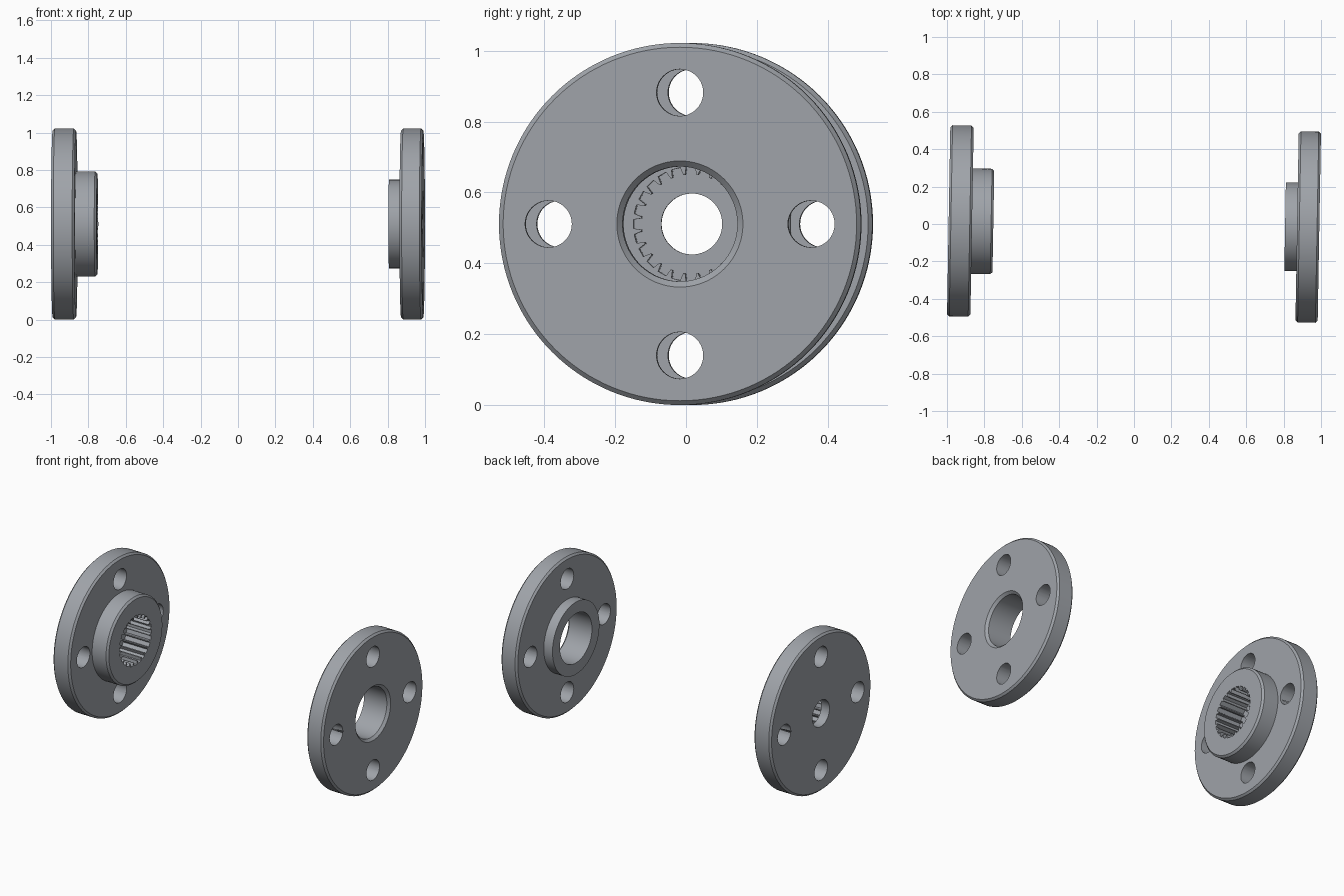
import bpy, bmesh, math
from mathutils import Matrix

if "Cube" in bpy.data.objects:
    bpy.data.objects.remove(bpy.data.objects["Cube"])

TILT = math.radians(-1.0)      # the whole shaft axis is turned slightly
CZ = 0.511                     # height of the axis
steel = bpy.data.materials.new("steel grey")
steel.diffuse_color = (0.35, 0.37, 0.40, 1)
steel.use_nodes = True
steel.node_tree.nodes["Principled BSDF"].inputs["Base Color"].default_value = steel.diffuse_color


def make_object(name, bm):
    bmesh.ops.recalc_face_normals(bm, faces=bm.faces)
    mesh = bpy.data.meshes.new(name)
    bm.to_mesh(mesh)
    bm.free()
    mesh.materials.append(steel)
    ob = bpy.data.objects.new(name, mesh)
    bpy.context.collection.objects.link(ob)
    return ob


def lathe(name, profile, seg=128):
    """Closed (x, radius) outline revolved around the x axis."""
    bm = bmesh.new()
    rings = []
    for i in range(seg):
        a = 2 * math.pi * i / seg
        rings.append([bm.verts.new((x, r * math.cos(a), r * math.sin(a))) for x, r in profile])
    n = len(profile)
    for i in range(seg):
        p, q = rings[i], rings[(i + 1) % seg]
        for j in range(n):
            k = (j + 1) % n
            bm.faces.new((p[j], p[k], q[k], q[j]))
    return make_object(name, bm)


def prism(name, outline, x0, x1):
    """Outline in the yz plane extruded along x."""
    bm = bmesh.new()
    a = [bm.verts.new((x0, y, z)) for y, z in outline]
    b = [bm.verts.new((x1, y, z)) for y, z in outline]
    bm.faces.new(a)
    bm.faces.new(b[::-1])
    n = len(a)
    for i in range(n):
        bm.faces.new((a[i], a[(i + 1) % n], b[(i + 1) % n], b[i]))
    return make_object(name, bm)


def cut(ob, cutter):
    cutter.hide_render = True
    mod = ob.modifiers.new("cut", 'BOOLEAN')
    mod.operation = 'DIFFERENCE'
    mod.solver = 'EXACT'
    mod.object = cutter
    bpy.context.view_layer.update()
    deps = bpy.context.evaluated_depsgraph_get()
    mesh = bpy.data.meshes.new_from_object(ob.evaluated_get(deps))
    ob.modifiers.clear()
    ob.data = mesh
    bpy.data.objects.remove(cutter)


def bolt_holes(ob, x0, x1):
    for k in range(4):
        a = k * math.pi / 2
        cy, cz = 0.371 * math.cos(a), 0.371 * math.sin(a)
        circle = [(cy + 0.066 * math.cos(t), cz + 0.066 * math.sin(t))
                  for t in (2 * math.pi * i / 40 for i in range(40))]
        cut(ob, prism("bolt_cutter", circle, x0, x1))


def finish(ob):
    ob.data.transform(Matrix.Translation((0, 0, CZ)) @ Matrix.Rotation(TILT, 4, 'Z'))
    bpy.ops.object.select_all(action='DESELECT')
    ob.select_set(True)
    bpy.context.view_layer.objects.active = ob
    bpy.ops.object.shade_smooth_by_angle(angle=math.radians(25))


# Splined flange: disc with a hub, small through hole and toothed socket
c = 0.012
splined = lathe("splined_flange", [
    (-0.991, 0.086), (-0.991, 0.511 - c), (-0.991 + c, 0.511),
    (-0.866 - c, 0.511), (-0.866, 0.511 - c), (-0.866, 0.282),
    (-0.752 - c, 0.282), (-0.752, 0.282 - c), (-0.752, 0.086)])
teeth = 24
star = []
for i in range(teeth):
    for f, r in ((-0.30, 0.162), (0.30, 0.162), (0.43, 0.140), (0.57, 0.140)):
        a = 2 * math.pi * (i + f) / teeth
        star.append((r * math.cos(a), r * math.sin(a)))
cut(splined, prism("spline_cutter", star, -0.93, -0.70))
bolt_holes(splined, -1.1, -0.8)
finish(splined)

# Plain flange: disc with a short hub and a chamfered bore
plain = lathe("plain_flange", [
    (0.991, 0.178), (0.991, 0.511 - c), (0.991 - c, 0.511),
    (0.872 + c, 0.511), (0.872, 0.511 - c), (0.872, 0.237),
    (0.808, 0.237), (0.808, 0.162), (0.975, 0.162)])
bolt_holes(plain, 0.8, 1.1)
finish(plain)
